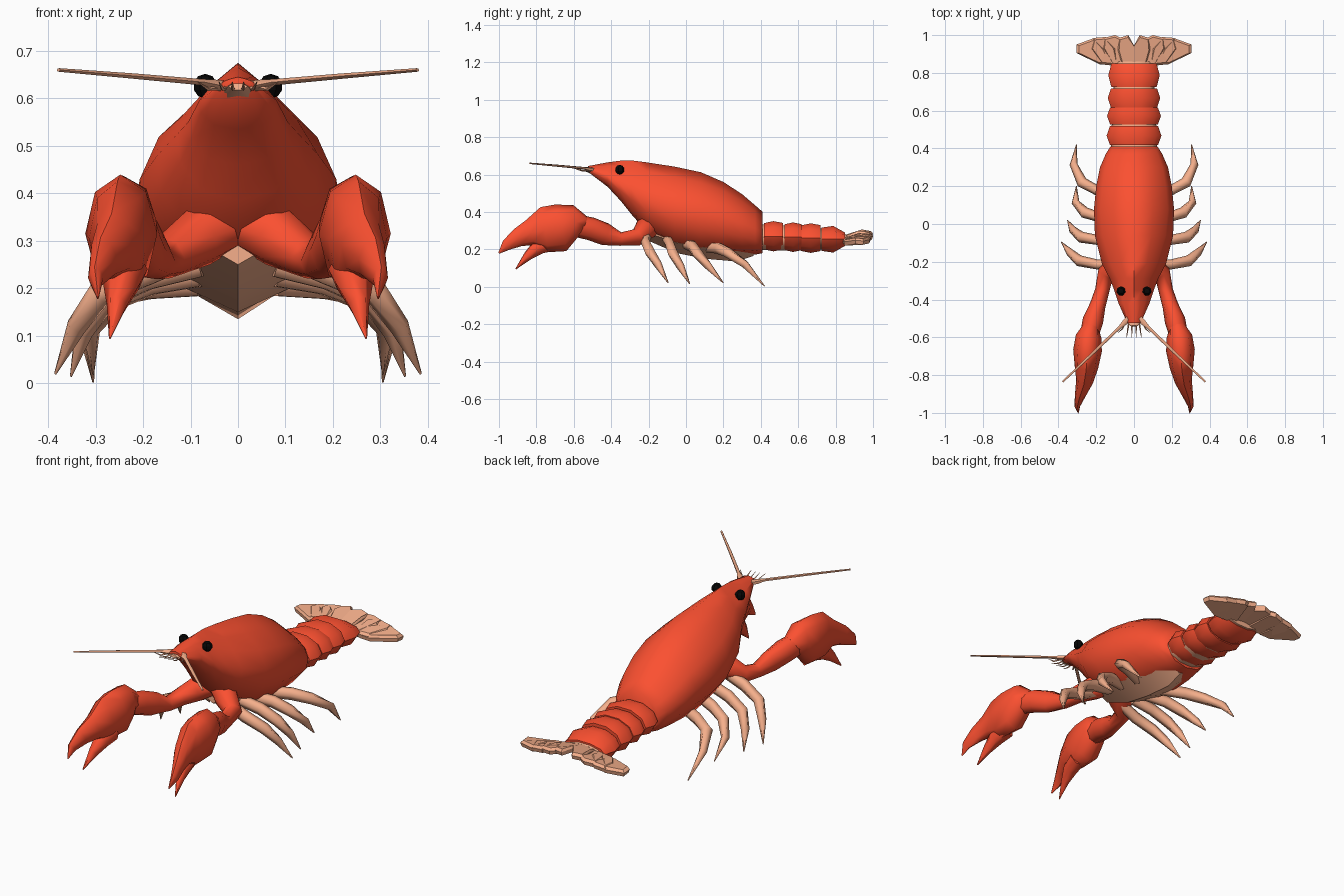
import bpy, bmesh, math
from mathutils import Vector


def material(name, rgb):
    m = bpy.data.materials.new(name)
    m.diffuse_color = (*rgb, 1)
    return m


RED = material("shell_red", (0.97, 0.08, 0.03))
TAN = material("pale_tan", (0.92, 0.43, 0.26))
BLACK = material("eye_black", (0.002, 0.002, 0.002))


def finish(name, bm, mat, mirror=False, angle=38):
    bmesh.ops.recalc_face_normals(bm, faces=bm.faces[:])
    mesh = bpy.data.meshes.new(name)
    bm.to_mesh(mesh)
    bm.free()
    mesh.materials.append(mat)
    for p in mesh.polygons:
        p.use_smooth = True
    mesh.set_sharp_from_angle(angle=math.radians(angle))
    ob = bpy.data.objects.new(name, mesh)
    bpy.context.collection.objects.link(ob)
    if mirror:
        mod = ob.modifiers.new("Mirror", "MIRROR")
        mod.use_mirror_merge = False
    return ob


def loft(name, rings, mat, mirror=False, angle=38):
    bm = bmesh.new()
    loops = [[bm.verts.new(p) for p in r] for r in rings]
    n = len(rings[0])
    for a, b in zip(loops, loops[1:]):
        for i in range(n):
            j = (i + 1) % n
            bm.faces.new((a[i], a[j], b[j], b[i]))
    bm.faces.new(loops[0])
    bm.faces.new(loops[-1])
    return finish(name, bm, mat, mirror, angle)


def tube(name, path, mat, sides=6, mirror=False, angle=65):
    """Path points are (x, y, z, half width, half height)."""
    pts = [Vector(p[:3]) for p in path]
    rings = []
    for i, p in enumerate(path):
        t = (pts[min(i + 1, len(pts) - 1)] - pts[max(i - 1, 0)]).normalized()
        side = t.cross(Vector((0, 0, 1))).normalized()
        up = side.cross(t)
        ring = []
        for k in range(sides):
            a = 2 * math.pi * k / sides
            ring.append(pts[i] + side * math.cos(a) * p[3] + up * math.sin(a) * p[4])
        rings.append(ring)
    return loft(name, rings, mat, mirror, angle)


# Carapace: stations of y, half width, top, widest height, bottom, pinch of the upper part
stations = [(-.525, .035, .645, .63, .615, 1), (-.42, .082, .665, .595, .535, .85),
            (-.35, .105, .674, .55, .46, .78), (-.29, .128, .675, .525, .385, .78),
            (-.21, .17, .665, .48, .295, .86), (-.06, .207, .642, .43, .21, .96),
            (.08, .212, .612, .40, .18, 1), (.20, .20, .56, .375, .172, 1),
            (.30, .18, .495, .34, .172, 1), (.37, .15, .435, .31, .172, 1),
            (.41, .125, .40, .29, .18, 1)]
half = [(0, 1), (.47, .74), (.84, .42), (1, 0), (.95, -.42), (.6, -.86), (0, -1)]
section = half + [(-x, z) for x, z in half[-2:0:-1]]
loft("carapace", [[(w * fx * (pinch if 0 < fz < 1 else 1), y,
                    zm + fz * ((zt - zm) if fz > 0 else (zm - zb)))
                   for fx, fz in section] for y, w, zt, zm, zb, pinch in stations], RED, angle=70)

# Pale keeled underside
belly = [(-.21, .07, .29, .25), (-.05, .12, .235, .18), (.10, .13, .21, .15),
         (.27, .10, .20, .135), (.36, .06, .20, .165)]
loft("belly", [[(0, y, zk), (w, y, zt), (0, y, zt + .06), (-w, y, zt)]
               for y, w, zt, zk in belly], TAN)

# Eyes
bm = bmesh.new()
bmesh.ops.create_uvsphere(bm, u_segments=7, v_segments=5, radius=.026)
bmesh.ops.translate(bm, verts=bm.verts[:], vec=(.069, -.355, .626))
finish("eyes", bm, BLACK, True, 20)

# Antennae and short feelers under the snout
tube("antennae", [(.02, -.49, .625, .016, .012), (.05, -.52, .628, .016, .012),
                  (.075, -.545, .634, .009, .007), (.22, -.685, .647, .008, .006),
                  (.378, -.835, .66, .005, .004)], TAN, 5, True)
tube("snout_underside", [(0, -.45, .60, .05, .02), (0, -.50, .615, .045, .016),
                         (0, -.54, .625, .02, .008)], TAN, 6)
for i, (x0, x1, y1) in enumerate([(.01, .012, -.60), (.025, .04, -.605), (.04, .085, -.575)]):
    tube(f"feelers_{i + 1}", [(x0, -.51, .622, .005, .005),
                              ((x0 + x1) / 2, -.555, .62, .004, .004),
                              (x1, y1, .635, .001, .001)], TAN, 4, True)

# Claw arms, palms with the upper finger, and the lower finger
tube("claw_arms", [(.01, -.17, .335, .055, .05), (.08, -.215, .31, .06, .065),
                   (.15, -.26, .265, .045, .046), (.168, -.35, .255, .038, .036),
                   (.192, -.43, .28, .042, .06), (.217, -.51, .31, .055, .062),
                   (.235, -.58, .325, .05, .06)], RED, 8, True)
tube("claw_palms", [(.23, -.55, .325, .046, .055), (.24, -.595, .345, .068, .092),
                    (.246, -.67, .315, .076, .128), (.252, -.76, .305, .062, .122),
                    (.262, -.835, .29, .045, .07), (.283, -.90, .262, .03, .05),
                    (.30, -.96, .222, .016, .03), (.295, -1.0, .18, .002, .004)],
     RED, 8, True)
tube("claw_lower_fingers", [(.235, -.72, .24, .045, .055), (.245, -.79, .212, .04, .045),
                            (.255, -.845, .165, .022, .027), (.27, -.91, .095, .002, .003)],
     RED, 6, True)

# Walking legs, four pairs
legs = [[(.08, -.21, .28), (.19, -.215, .235), (.29, -.195, .19), (.34, -.15, .12), (.385, -.095, .02)],
        [(.08, -.10, .25), (.19, -.085, .225), (.28, -.07, .18), (.325, -.03, .11), (.352, .02, .015)],
        [(.08, .00, .23), (.18, .035, .215), (.26, .06, .18), (.31, .115, .115), (.305, .20, .02)],
        [(.08, .12, .21), (.19, .175, .205), (.275, .22, .185), (.32, .315, .12), (.305, .42, .003)]]
radii = [(.026, .03), (.026, .032), (.03, .028), (.021, .022), (.002, .003)]
for i, path in enumerate(legs):
    tube(f"walking_legs_{i + 1}", [p + r for p, r in zip(path, radii)], TAN, 6, True)

# Tail: pale core with ribbed red segments over it
tube("tail_core", [(0, .38, .265, .122, .072), (0, .62, .258, .115, .068),
                   (0, .72, .255, .108, .06), (0, .86, .25, .10, .03)], TAN, 10)
segments = [(.418, .518, .145, .085, .27), (.526, .618, .143, .083, .265),
            (.616, .718, .139, .083, .26), (.724, .85, .136, .075, .254)]
for i, (a, b, w, h, z) in enumerate(segments):
    end = .88 if i < 3 else .5
    tube(f"tail_segment_{i + 1}", [(0, a, z, w * .88, h * .87),
                                   (0, a + (b - a) * .5, z, w, h),
                                   (0, b, z, w * .88, h * end)], RED, 10, angle=45)

# Tail fan blades
blades = [[(0, .83), (.06, .83), (.085, .92), (.08, .985), (.03, 1.0), (0, .945)],
          [(.03, .83), (.11, .835), (.165, .93), (.16, .985), (.10, 1.0), (.07, .985)],
          [(.08, .835), (.17, .845), (.23, .93), (.215, .985), (.15, .99), (.10, .93)],
          [(.11, .84), (.18, .845), (.305, .905), (.305, .95), (.21, .985), (.16, .93)]]


def fan_height(x, y):
    return .262 + .038 * min(max(y - .83, 0) / .05, 1) - .1 * max(y - .88, 0) - .12 * x


for i, outline in enumerate(blades):
    cx = sum(p[0] for p in outline) / 6
    cy = sum(p[1] for p in outline) / 6
    rings = []
    for dz, s in [(-.02, .92), (0, 1), (.013, .85)]:
        rings.append([(x if x == 0 else cx + (x - cx) * s, cy + (y - cy) * s,
                       fan_height(x, y) + dz - .004 * i) for x, y in outline])
    loft(f"tail_fan_blades_{i + 1}", rings, TAN, True, 30)
